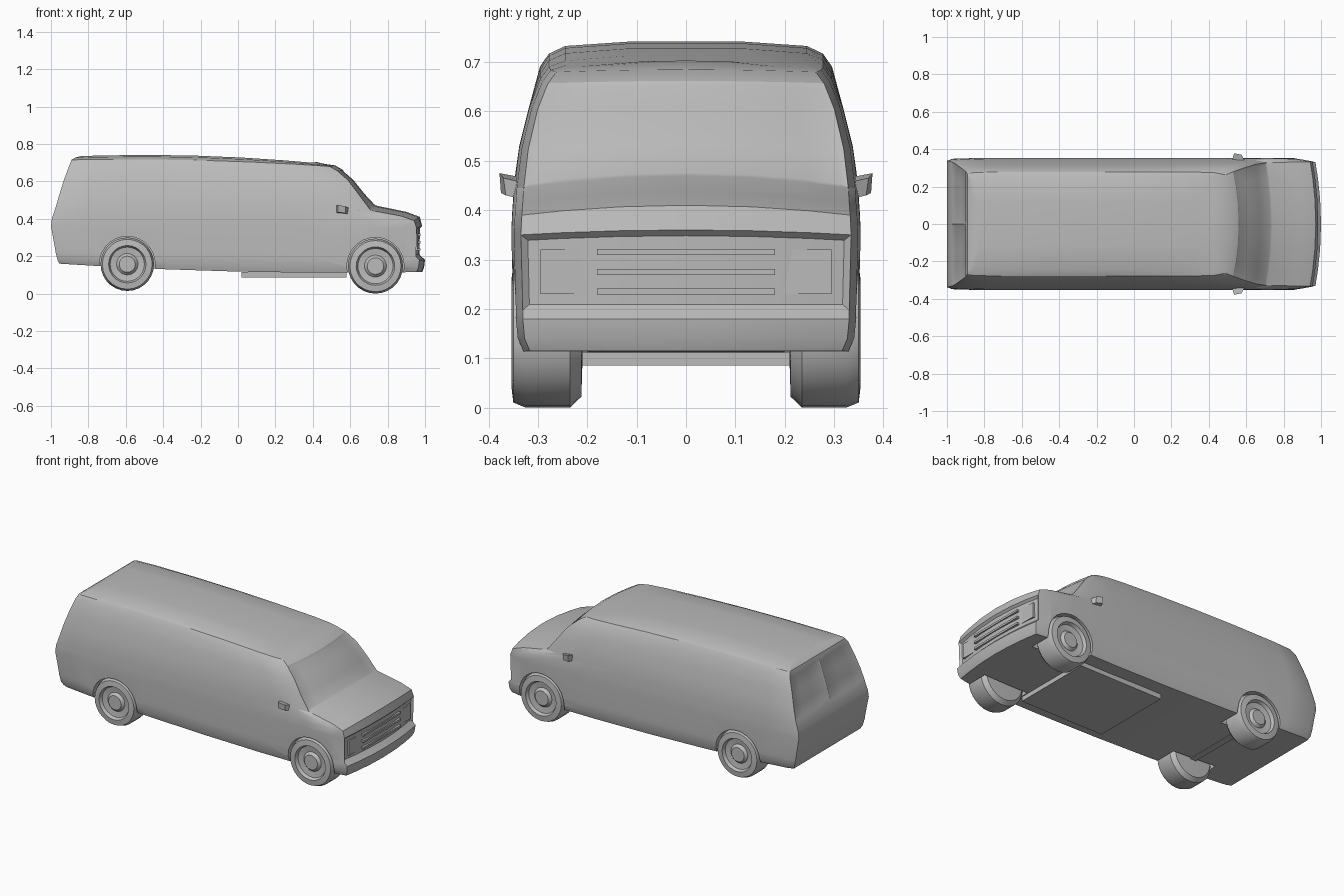
import bpy, bmesh, math
from mathutils import Vector

cube = bpy.data.objects.get("Cube")
if cube:
    bpy.data.objects.remove(cube, do_unlink=True)

grey = bpy.data.materials.new("plain grey")
grey.use_nodes = True
grey.diffuse_color = (0.5, 0.5, 0.5, 1)
grey.node_tree.nodes["Principled BSDF"].inputs["Base Color"].default_value = (0.5, 0.5, 0.5, 1)


def finish(name, bm, angle=25):
    bmesh.ops.recalc_face_normals(bm, faces=bm.faces[:])
    mesh = bpy.data.meshes.new(name)
    bm.to_mesh(mesh)
    bm.free()
    mesh.materials.append(grey)
    obj = bpy.data.objects.new(name, mesh)
    bpy.context.collection.objects.link(obj)
    smooth(obj, angle)
    return obj


def smooth(obj, angle):
    bpy.ops.object.select_all(action='DESELECT')
    obj.select_set(True)
    bpy.context.view_layer.objects.active = obj
    bpy.ops.object.shade_smooth_by_angle(angle=math.radians(angle))


def box(name, centre, size):
    bm = bmesh.new()
    bmesh.ops.create_cube(bm, size=1)
    for v in bm.verts:
        v.co = Vector(centre) + Vector(a * b for a, b in zip(v.co, size))
    return finish(name, bm)


def lathe(name, profile, centre, side, steps=28):
    """Spin (radius, y) points about the wheel axle."""
    bm = bmesh.new()
    rings = []
    for r, y in profile:
        ring = []
        for k in range(steps):
            a = 2 * math.pi * k / steps
            ring.append(bm.verts.new((centre[0] + r * math.cos(a), side * y,
                                      centre[1] + r * math.sin(a))))
        rings.append(ring)
    for a, b in zip(rings, rings[1:]):
        for k in range(steps):
            n = (k + 1) % steps
            bm.faces.new((a[k], a[n], b[n], b[k]))
    bm.faces.new(rings[0])
    bm.faces.new(rings[-1])
    return finish(name, bm)


# Body layers: rear x, rear z, front x, front z, half width, mid-length bulge, front crown
LAYERS = [
    (-.955, .16, .985, .115, .335, -.02, 0),
    (-.965, .18, .995, .14, .346, -.01, 0),
    (-.975, .22, 1.0, .18, .35, 0, 0),
    (-.98, .25, .982, .197, .35, 0, 0),
    (-1.0, .36, .985, .35, .354, 0, .01),
    (-.995, .40, .972, .39, .352, 0, .02),
    (-.985, .43, .90, .415, .35, 0, .022),
    (-.975, .46, .74, .445, .348, 0, .025),
    (-.955, .53, .68, .525, .338, 0, .01),
    (-.93, .61, .62, .605, .318, 0, .005),
    (-.90, .69, .56, .657, .296, .01, .005),
    (-.89, .715, .52, .68, .278, .015, .005),
    (-.87, .727, .46, .69, .245, .02, .004),
    (-.84, .735, .42, .70, .12, .02, .003),
]
STATIONS = [(0, .955), (.015, .985), (.1, 1), (.3, 1), (.5, 1), (.7, 1),
            (.88, 1), (.96, .985), (1, .945)]
ACROSS = (-.75, -.4, 0, .4, .75)


def ring_points(layer):
    xr, zr, xf, zf, w, bulge, crown = layer

    def side_point(t, f, s):
        x = xr + (xf - .03 - xr) * t
        return (x, s * w * f, zr + (zf - zr) * t + bulge * 4 * t * (1 - t))
    right = [side_point(t, f, -1) for t, f in STATIONS]
    left = [(x, -y, z) for x, y, z in reversed(right)]
    front = [(xf - .03 * u * u, u * w * .945, zf + crown * (1 - u * u)) for u in ACROSS]
    rear = [(xr, -u * w * .955, zr) for u in ACROSS]
    return right + front + left + rear


bm = bmesh.new()
rings = [[bm.verts.new(p) for p in ring_points(l)] for l in LAYERS]
for a, b in zip(rings, rings[1:]):
    for k in range(len(a)):
        n = (k + 1) % len(a)
        bm.faces.new((a[k], a[n], b[n], b[k]))
# Close floor and roof with strips from side to side
S, A = len(STATIONS), len(ACROSS)
for ring in (rings[0], rings[-1]):
    right, left = ring[:S], ring[S + A:2 * S + A][::-1]
    for k in range(S - 1):
        bm.faces.new((right[k], right[k + 1], left[k + 1], left[k]))
    bm.faces.new([right[-1]] + ring[S:S + A] + [left[-1]])
    bm.faces.new([left[0]] + ring[2 * S + A:] + [right[0]])
bmesh.ops.recalc_face_normals(bm, faces=bm.faces[:])


def recess(rule, thickness, depth):
    faces = [f for f in bm.faces if rule(f.calc_center_median(), f.normal)]
    bmesh.ops.inset_region(bm, faces=faces, thickness=thickness, depth=depth,
                           use_even_offset=True)


# Windscreen, rear door panes and grille opening
recess(lambda c, n: .5 < c.x < .75 and .46 < c.z < .65 and n.x > .5, .012, -.004)
recess(lambda c, n: c.x < -.88 and .46 < c.z < .69 and n.x < -.7 and c.y < 0, .015, -.005)
recess(lambda c, n: c.x < -.88 and .46 < c.z < .69 and n.x < -.7 and c.y > 0, .015, -.005)
recess(lambda c, n: c.x > .9 and .2 < c.z < .35 and n.x > .8, .012, -.012)
body = finish("body_shell", bm)

# Wheels set into wells cut from the body
WHEELS = (("rear", -.592, .157, .143), ("front", .735, .147, .147))
for end, x, z, r in WHEELS:
    for label, s in (("left", 1), ("right", -1)):
        well = lathe("well_cutter", [(r + .006, .2), (r + .006, .45)], (x, z), s)
        well.hide_render = True
        cut = body.modifiers.new("wheel_well", 'BOOLEAN')
        cut.operation, cut.object, cut.solver = 'DIFFERENCE', well, 'EXACT'
        bpy.context.view_layer.objects.active = body
        bpy.ops.object.modifier_apply(modifier=cut.name)
        bpy.data.objects.remove(well, do_unlink=True)
        tyre = [(.06, .21), (r * .85, .212), (r, .235), (r, .325), (r * .93, .35),
                (r * .7, .354), (r * .64, .335), (r * .4, .33), (r * .3, .345)]
        lathe(f"{end}_{label}_wheel", tyre, (x, z), s)
    box(f"{end}_axle", (x, 0, z), (.04, .44, .04))
smooth(body, 25)

# Grille bars and headlamp surrounds
for k, z in enumerate((.235, .275, .315)):
    box(f"grille_bar_{k}", (.968, 0, z), (.018, .36, .012))
for label, s in (("left", 1), ("right", -1)):
    box(f"{label}_headlamp", (.951, s * .245, .275), (.016, .1, .09))

# Underfloor pan
box("underfloor_pan", (.3, 0, .1), (.56, .5, .03))

# Door mirrors, wedge shaped with a narrow root
for label, s in (("left", 1), ("right", -1)):
    bm = bmesh.new()
    root = [(.52, .325, .43), (.60, .325, .42), (.60, .325, .455), (.52, .325, .465)]
    tip = [(.535, .375, .435), (.575, .365, .43), (.575, .37, .465), (.535, .378, .475)]
    a, b = [[bm.verts.new((x, s * y, z)) for x, y, z in pts] for pts in (root, tip)]
    for k in range(4):
        n = (k + 1) % 4
        bm.faces.new((a[k], a[n], b[n], b[k]))
    bm.faces.new(a)
    bm.faces.new(b)
    finish(f"{label}_door_mirror", bm)
